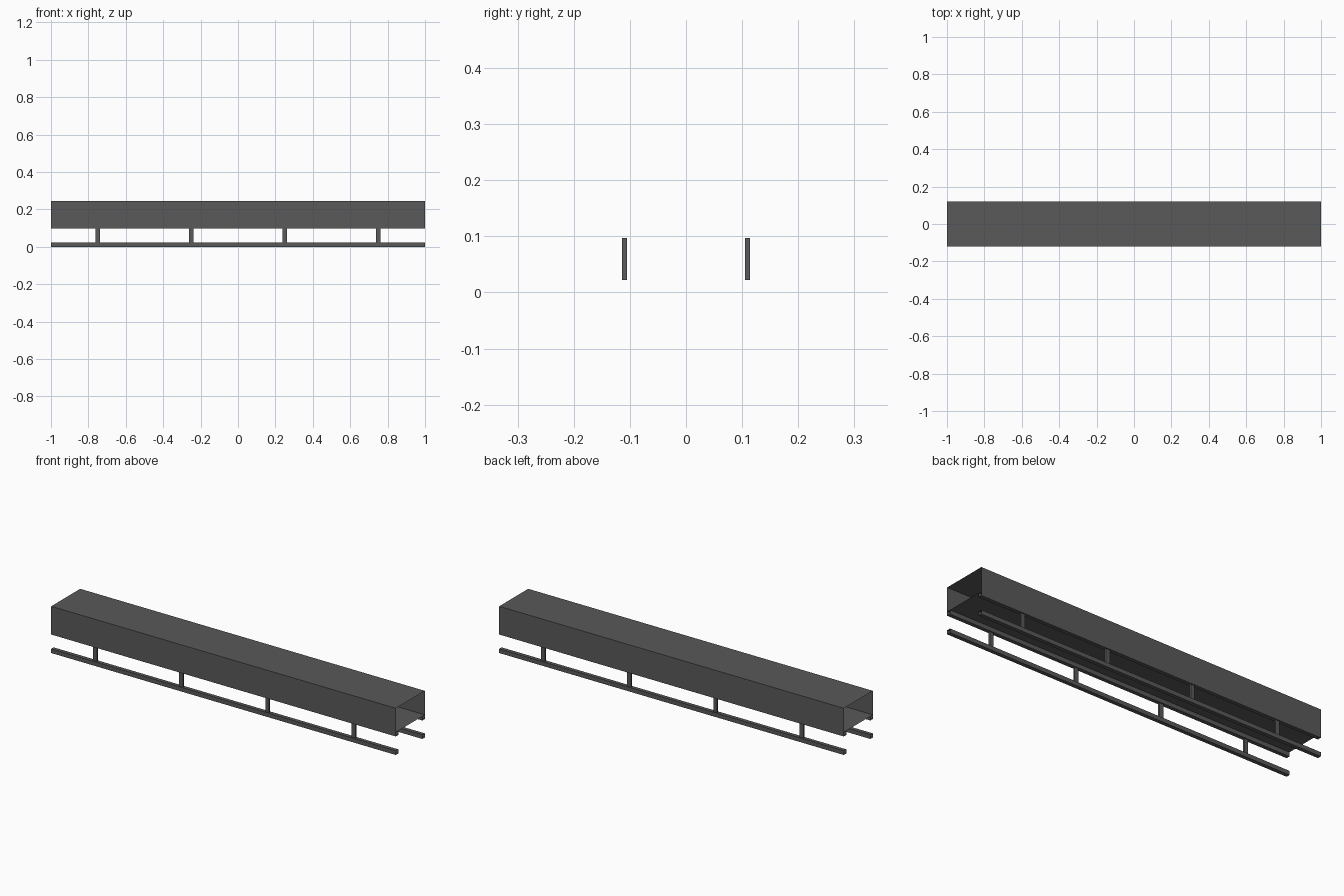
import bpy
import bmesh
from mathutils import Vector

default = bpy.data.objects.get("Cube")
if default:
    bpy.data.objects.remove(default, do_unlink=True)

steel = bpy.data.materials.new("dark_grey")
steel.use_nodes = True
colour = (0.1, 0.1, 0.1, 1)
steel.diffuse_color = colour
steel.node_tree.nodes["Principled BSDF"].inputs["Base Color"].default_value = colour


def open_tube(name, centre, size, axis):
    """Thin rectangular tube without end caps along the given axis."""
    bm = bmesh.new()
    bmesh.ops.create_cube(bm, size=1)
    bmesh.ops.scale(bm, vec=Vector(size), verts=bm.verts)
    bm.normal_update()
    caps = [f for f in bm.faces if abs(f.normal[axis]) > 0.9]
    bmesh.ops.delete(bm, geom=caps, context='FACES_ONLY')
    mesh = bpy.data.meshes.new(name)
    bm.to_mesh(mesh)
    bm.free()
    mesh.materials.append(steel)
    obj = bpy.data.objects.new(name, mesh)
    obj.location = centre
    bpy.context.scene.collection.objects.link(obj)
    return obj


X, Z = 0, 2
length, width, height = 2.0, 0.24, 0.245
rail_w, rail_h, post_h = 0.02, 0.022, 0.075
floor_z = 2 * rail_h + post_h

# Open-ended rectangular duct
open_tube("duct", (0, 0, (floor_z + height) / 2),
          (length, width, height - floor_z), X)

# Upper and lower rails joined by posts, on both sides
for side, sign in (("front", -1), ("back", 1)):
    y = sign * (width - rail_w) / 2
    for level, z in (("lower", rail_h / 2), ("upper", floor_z - rail_h / 2)):
        open_tube(f"{side}_{level}_rail", (0, y, z), (length, rail_w, rail_h), X)
    for i in range(4):
        open_tube(f"{side}_post_{i + 1}", (-0.75 + i * 0.5, y, rail_h + post_h / 2),
                  (0.022, 0.009, post_h), Z)
